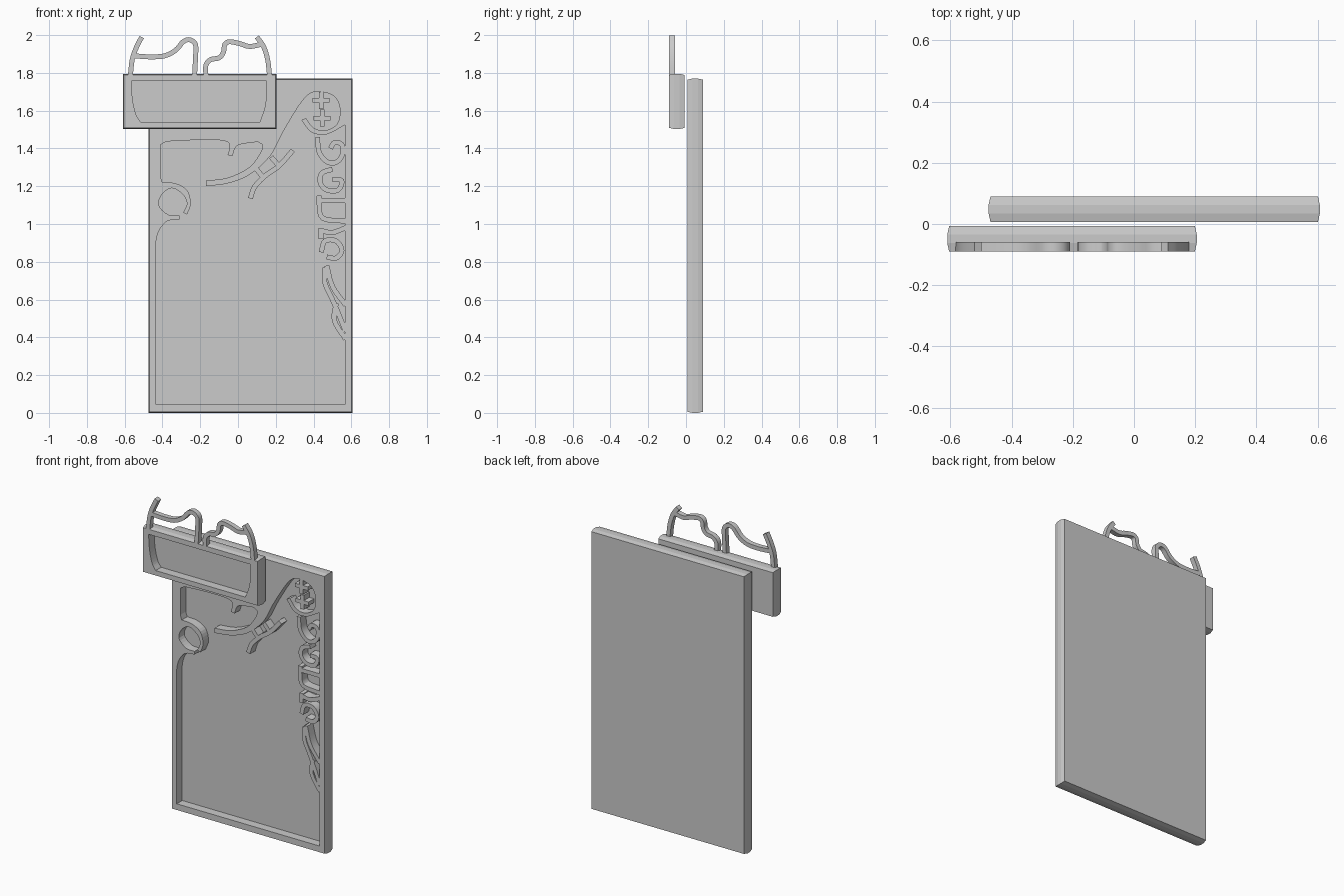
import bpy, bmesh
from mathutils import Vector
from mathutils.geometry import tessellate_polygon

if "Cube" in bpy.data.objects:
    bpy.data.objects.remove(bpy.data.objects["Cube"])


def make(name, bm):
    bmesh.ops.recalc_face_normals(bm, faces=bm.faces)
    me = bpy.data.meshes.new(name)
    bm.to_mesh(me)
    bm.free()
    ob = bpy.data.objects.new(name, me)
    bpy.context.collection.objects.link(ob)
    return ob


def smooth(pts, n=4):
    """Catmull-Rom curve through the points; two points stay a straight line."""
    p = [Vector(q) for q in pts]
    if len(p) < 3:
        return p
    p = [2 * p[0] - p[1]] + p + [2 * p[-1] - p[-2]]
    out = []
    for a, b, c, d in zip(p, p[1:], p[2:], p[3:]):
        for i in range(n):
            t = i / n
            out.append(0.5 * (2 * b + (c - a) * t + (2 * a - 5 * b + 4 * c - d) * t * t
                              + (3 * b - a - 3 * c + d) * t ** 3))
    return out + [p[-2]]


def outline(runs):
    """Join smooth runs with sharp corners between them."""
    return [v for run in runs for v in smooth(run)]


def prism(name, loop, y0, y1):
    bm = bmesh.new()
    a = [bm.verts.new((p[0], y0, p[1])) for p in loop]
    b = [bm.verts.new((p[0], y1, p[1])) for p in loop]
    n = len(loop)
    for i in range(n):
        j = (i + 1) % n
        bm.faces.new((a[i], a[j], b[j], b[i]))
    for tri in tessellate_polygon([[Vector((p[0], p[1], 0)) for p in loop]]):
        bm.faces.new([a[i] for i in tri])
        bm.faces.new([b[i] for i in tri])
    return make(name, bm)


def ribbon(name, pts, y0, y1, w=0.026):
    c = smooth(pts)
    left, right = [], []
    for i, p in enumerate(c):
        d = (c[min(i + 1, len(c) - 1)] - c[max(i - 1, 0)]).normalized()
        s = Vector((-d.y, d.x)) * w / 2
        left.append(p + s)
        right.append(p - s)
    ob = prism(name, left + right[::-1], y0, y1)
    bpy.context.view_layer.objects.active = ob
    ob.select_set(True)
    bpy.ops.object.shade_smooth_by_angle()
    ob.select_set(False)
    return ob


def tray(name, x0, x1, z0, z1, y0, y1, recess, depth):
    """Slab with slightly bulged edges and a pocket cut from the front."""
    bm = bmesh.new()
    rings = []
    for t, k in ((0, .006), (.33, 0), (.67, 0), (1, .006)):
        y = y0 + (y1 - y0) * t
        rings.append([bm.verts.new(v) for v in ((x0 + k, y, z0 + k), (x1 - k, y, z0 + k),
                                                (x1 - k, y, z1 - k), (x0 + k, y, z1 - k))])
    for r, s in zip(rings, rings[1:]):
        for i in range(4):
            j = (i + 1) % 4
            bm.faces.new((r[i], r[j], s[j], s[i]))
    bm.faces.new(rings[0])
    bm.faces.new(rings[-1])
    ob = make(name, bm)
    cutter = prism(name + "_cutter", recess, y0 - .05, y0 + depth)
    cutter.hide_render = True
    mod = ob.modifiers.new("pocket", 'BOOLEAN')
    mod.operation, mod.solver, mod.object = 'DIFFERENCE', 'EXACT', cutter
    bpy.context.view_layer.objects.active = ob
    bpy.ops.object.modifier_apply(modifier=mod.name)
    bpy.data.objects.remove(cutter)
    return ob


DEPTH = 0.055
BIG_Y, SMALL_Y = 0.007, -0.09

# Large panel with its ornamental pocket
big_recess = outline([
    [(-.435, .045), (-.435, .90)],
    [(-.43, .93), (-.415, .97), (-.375, 1.015), (-.31, 1.025)],
    [(-.31, 1.045), (-.37, 1.05), (-.42, 1.10), (-.40, 1.16), (-.35, 1.19),
     (-.295, 1.16), (-.27, 1.11), (-.29, 1.06)],
    [(-.27, 1.05), (-.25, 1.11), (-.27, 1.18), (-.33, 1.215), (-.40, 1.22)],
    [(-.41, 1.25), (-.41, 1.42)],
    [(-.38, 1.437), (-.2, 1.445), (-.07, 1.44), (-.045, 1.41), (-.055, 1.365)],
    [(-.03, 1.36), (-.01, 1.41), (.03, 1.425), (.105, 1.435)],
    [(.13, 1.42), (.12, 1.38), (.06, 1.30), (-.055, 1.245), (-.17, 1.23)],
    [(-.17, 1.20), (-.055, 1.215), (.06, 1.26), (.17, 1.36), (.24, 1.49), (.325, 1.63),
     (.38, 1.69), (.44, 1.70), (.51, 1.675), (.54, 1.61), (.525, 1.53),
     (.46, 1.495), (.40, 1.51), (.36, 1.56)],
    [(.335, 1.55), (.39, 1.485), (.47, 1.475), (.567, 1.525)],
    [(.567, 1.5), (.567, .045)],
])
tray("large_panel", -.475, .607, 0, 1.77, BIG_Y, .09, big_recess, DEPTH)

# Small panel in front of its top left corner
small_recess = outline([
    [(-.565, 1.757), (-.558, 1.66), (-.54, 1.58), (-.515, 1.54)],
    [(.115, 1.54), (.14, 1.61), (.15, 1.68), (.152, 1.757)],
])
tray("small_panel", -.61, .205, 1.503, 1.795, SMALL_Y, -.007, small_recess, DEPTH)

# Curved strips standing on the small panel
crown = {
    "left_post": [(-.57, 1.785), (-.56, 1.87), (-.54, 1.93), (-.51, 1.99)],
    "left_curl": [(-.545, 1.89), (-.47, 1.885), (-.39, 1.89), (-.33, 1.92), (-.29, 1.965),
                  (-.255, 1.975), (-.225, 1.95), (-.225, 1.88), (-.23, 1.785)],
    "right_curl": [(-.17, 1.785), (-.17, 1.84), (-.145, 1.87), (-.10, 1.88), (-.077, 1.91),
                   (-.07, 1.95), (-.045, 1.965), (.01, 1.955), (.06, 1.94), (.12, 1.95)],
    "right_post": [(.10, 1.99), (.135, 1.94), (.157, 1.87), (.167, 1.785)],
}
for name, pts in crown.items():
    ribbon("crown_" + name, pts, SMALL_Y, -.058)

# Raised branch and curls inside the large pocket
branch = [
    [(.065, 1.135), (.09, 1.20), (.15, 1.26), (.22, 1.31), (.29, 1.39)],
    [(.09, 1.30), (.135, 1.245)],
    [(.175, 1.355), (.215, 1.31)],
]
curls = [
    [(.42, 1.46), (.43, 1.38), (.47, 1.33), (.515, 1.325), (.55, 1.36), (.55, 1.42),
     (.51, 1.43), (.49, 1.40)],
    [(.50, 1.29), (.445, 1.27), (.435, 1.22), (.47, 1.18), (.53, 1.18), (.55, 1.23),
     (.50, 1.235)],
    [(.43, 1.15), (.43, 1.10), (.45, 1.03), (.57, 1.015)],
    [(.44, 1.125), (.57, 1.125)],
    [(.44, .98), (.44, .92)],
    [(.44, .965), (.50, .955), (.57, .98)],
    [(.44, .85), (.46, .91), (.52, .91), (.55, .86), (.52, .82), (.47, .825)],
    [(.46, .77), (.46, .69), (.50, .60), (.53, .53), (.57, .43)],
    [(.47, .78), (.50, .67), (.57, .57)],
    [(.52, .58), (.51, .49), (.57, .39)],
]
for label, group in (("branch", branch), ("edge_curl", curls)):
    for i, pts in enumerate(group):
        ribbon(f"{label}_{i + 1}", pts, BIG_Y, BIG_Y + DEPTH + .002)

# Cross-shaped studs in the round part of the pocket
for i, (x, z) in enumerate(((.44, 1.655), (.445, 1.56))):
    a, b = .045, .012
    cross = [(-a, -b), (-b, -b), (-b, -a), (b, -a), (b, -b), (a, -b),
             (a, b), (b, b), (b, a), (-b, a), (-b, b), (-a, b)]
    prism(f"cross_stud_{i + 1}", [(x + u, z + v) for u, v in cross], BIG_Y, BIG_Y + DEPTH + .002)
